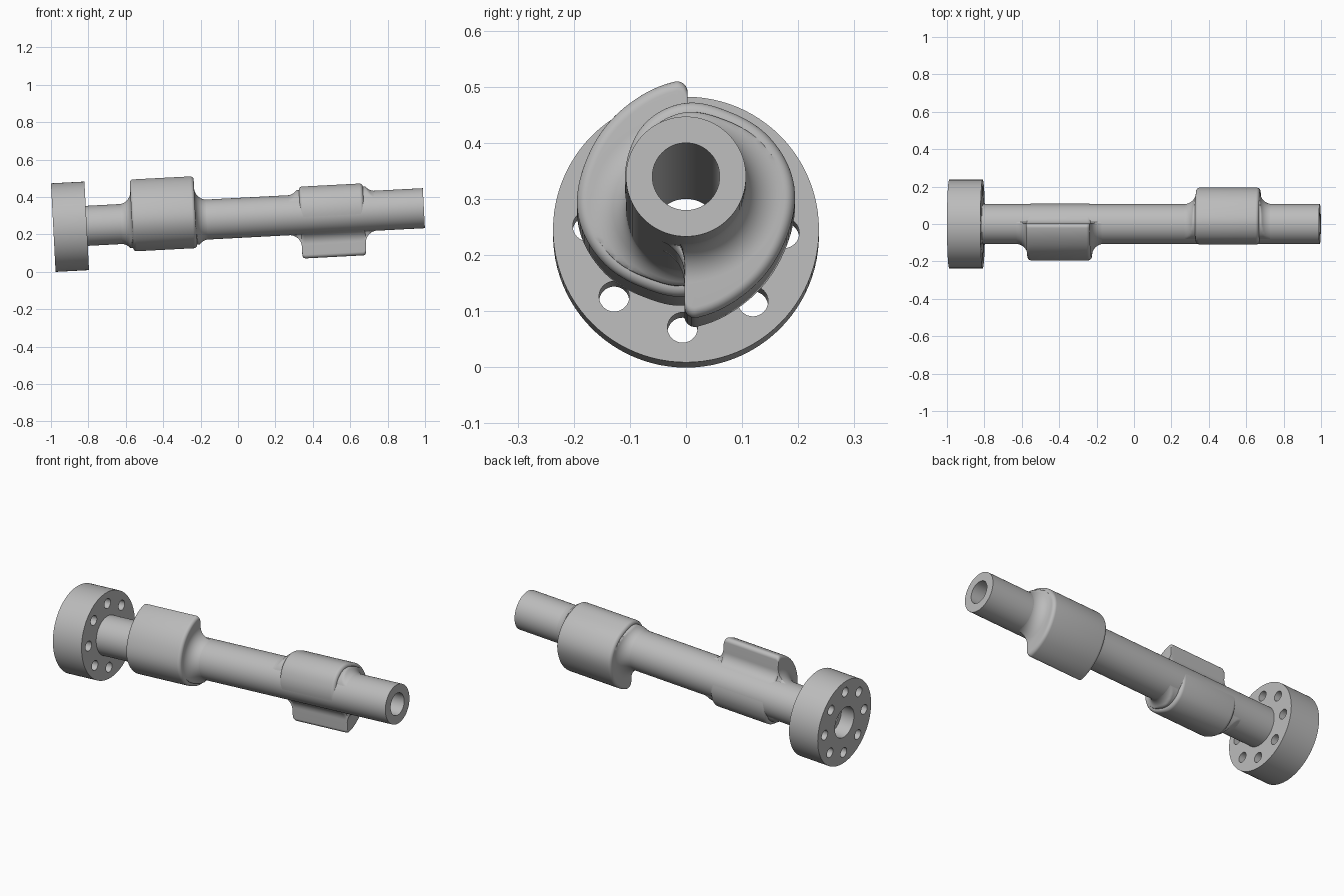
import bpy, bmesh
from math import sin, cos, pi, radians, hypot
from mathutils import Matrix, Vector

old = bpy.data.objects.get("Cube")
if old:
    bpy.data.objects.remove(old, do_unlink=True)

SHAFT_R, BORE_R, FLANGE_R = 0.107, 0.06, 0.237
FILLET, EDGE = 0.065, 0.018
LEFT, RIGHT = -0.989, 0.995
PLACE = Matrix.Translation((0, 0, 0.288)) @ Matrix.Rotation(radians(-3), 4, 'Y')

steel = bpy.data.materials.new("grey steel")
steel.use_nodes = True
GREY = (0.5, 0.5, 0.5, 1)
steel.diffuse_color = GREY
steel.node_tree.nodes["Principled BSDF"].inputs["Base Color"].default_value = GREY


def loft(name, rings, closed=False):
    """Skin a list of equal-sized point rings."""
    bm = bmesh.new()
    loops = [[bm.verts.new(p) for p in ring] for ring in rings]
    pairs = list(zip(loops, loops[1:]))
    if closed:
        pairs.append((loops[-1], loops[0]))
    n = len(rings[0])
    for a, b in pairs:
        for i in range(n):
            j = (i + 1) % n
            bm.faces.new((a[i], a[j], b[j], b[i]))
    bmesh.ops.remove_doubles(bm, verts=bm.verts, dist=0.00005)
    bmesh.ops.recalc_face_normals(bm, faces=bm.faces)
    mesh = bpy.data.meshes.new(name)
    bm.to_mesh(mesh)
    bm.free()
    mesh.materials.append(steel)
    obj = bpy.data.objects.new(name, mesh)
    bpy.context.collection.objects.link(obj)
    return obj


def circle(x, r, n=96, y=0.0, z=0.0):
    return [(x, y + r * cos(2 * pi * i / n), z + r * sin(2 * pi * i / n)) for i in range(n)]


def smooth(obj, angle):
    bpy.ops.object.select_all(action='DESELECT')
    obj.select_set(True)
    bpy.context.view_layer.objects.active = obj
    bpy.ops.object.shade_smooth_by_angle(angle=radians(angle))


# Hollow shaft with end flange and counterbore
face, recess = -0.81, -0.91
outline = [(LEFT, 0.085), (LEFT, FLANGE_R), (face, FLANGE_R), (face, SHAFT_R),
           (RIGHT, SHAFT_R), (RIGHT, BORE_R), (recess, BORE_R), (recess, 0.085)]
shaft = loft("flanged_shaft", [circle(x, r) for x, r in outline], closed=True)

# Bolt holes
bpy.context.view_layer.objects.active = shaft
for k in range(8):
    a = k * pi / 4 - radians(2)
    y, z = 0.175 * cos(a), 0.175 * sin(a)
    cutter = loft("bolt_cutter", [circle(x, 0.027, 32, y, z) for x in (LEFT - 0.05, face + 0.05)])
    bm = bmesh.new()
    bm.from_mesh(cutter.data)
    bmesh.ops.holes_fill(bm, edges=bm.edges)
    bmesh.ops.recalc_face_normals(bm, faces=bm.faces)
    bm.to_mesh(cutter.data)
    bm.free()
    cutter.hide_render = True
    mod = shaft.modifiers.new("bolt_hole", 'BOOLEAN')
    mod.object, mod.operation, mod.solver = cutter, 'DIFFERENCE', 'EXACT'
    bpy.ops.object.modifier_apply(modifier=mod.name)
    bpy.data.objects.remove(cutter, do_unlink=True)


# Snail-shaped cam cross-section
def spiral(angle):
    radii = [0.237, 0.218, 0.202, 0.193, 0.173, 0.154, 0.149, 0.136, 0.118, 0.108, 0.1065, 0.1065]
    i = min(int(angle // 30), len(radii) - 2)
    t = angle / 30 - i
    p0, p1, p2 = radii[max(i - 1, 0)], radii[i], radii[i + 1]
    p3 = radii[min(i + 2, len(radii) - 1)]
    return 0.5 * (2 * p1 + (p2 - p0) * t + (2 * p0 - 5 * p1 + 4 * p2 - p3) * t * t
                  + (3 * p1 - p0 - 3 * p2 + p3) * t ** 3)


def cam_section():
    pts = []
    for deg in range(6, 331, 3):
        r, a = max(spiral(deg), SHAFT_R - 0.0005), radians(deg)
        pts.append((-r * sin(a), r * cos(a)))
    # concave root fillet up to the step
    reach = SHAFT_R + FILLET
    cy, cz = FILLET + 0.003, (reach ** 2 - (FILLET + 0.003) ** 2) ** 0.5
    for k in range(11):
        a = radians(247 - 67 * k / 10)
        pts.append((cy + FILLET * cos(a), cz + FILLET * sin(a)))
    # rounded tip
    for k in range(9):
        a = radians(90 * k / 8)
        pts.append((-0.017 + 0.02 * cos(a), 0.215 + 0.02 * sin(a)))
    return pts


def cam(name, start, end, sign):
    # (offset into the cam, radius cap, edge inset) along one end
    steps = []
    for k in range(13):
        t = pi / 2 * k / 12
        steps.append((FILLET * (sin(t) - 1), SHAFT_R - 0.0005 + FILLET * (1 - cos(t)), EDGE))
    for k in range(8):
        u = pi / 2 * k / 7
        steps.append((EDGE * (1 - cos(u)), 1.0, EDGE * (1 - sin(u))))
    stations = [(start + d, g, e) for d, g, e in steps]
    stations += [(end - d, g, e) for d, g, e in reversed(steps)]
    rings = []
    for x, cap, inset in stations:
        ring = []
        for y, z in cam_section():
            r = hypot(y, z)
            s = sign * min(max(r - inset, SHAFT_R - 0.0005), cap) / r
            ring.append((x, y * s, z * s))
        rings.append(ring)
    return loft(name, rings)


# Two opposed cams
parts = [(shaft, 30),
         (cam("flange_side_cam", -0.568, -0.226, 1), 50),
         (cam("free_end_cam", 0.333, 0.675, -1), 50)]

for obj, angle in parts:
    smooth(obj, angle)
    obj.matrix_world = PLACE
